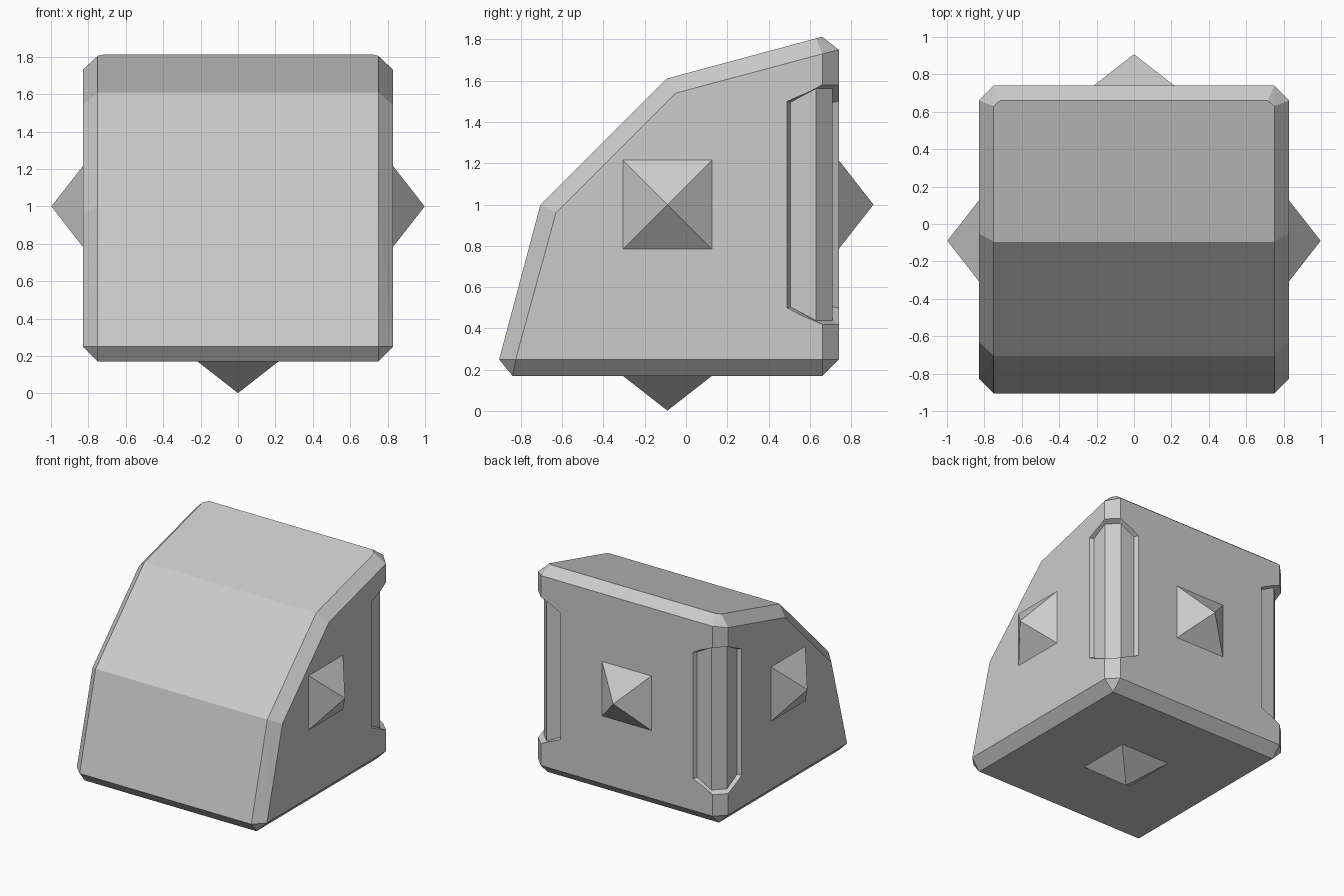
import bpy, bmesh
from mathutils import Vector

if "Cube" in bpy.data.objects:
    bpy.data.objects.remove(bpy.data.objects["Cube"])

CY, CZ = -0.09, 1.0  # centre of the underlying block


def make_object(name, bm):
    bmesh.ops.recalc_face_normals(bm, faces=bm.faces[:])
    mesh = bpy.data.meshes.new(name)
    bm.to_mesh(mesh)
    bm.free()
    obj = bpy.data.objects.new(name, mesh)
    bpy.context.collection.objects.link(obj)
    return obj


# Chamfered body: hull of the side panel, front strip, back panel and base
side = [(-0.825, 0.25), (-0.63, 0.96), (-0.05, 1.54), (0.66, 1.73), (0.66, 0.25)]
strip = [(-0.905, 0.25), (-0.705, 1.0), (-0.095, 1.61), (0.63, 1.805),
         (0.74, 1.75), (0.74, 0.25), (0.66, 0.17), (-0.84, 0.17)]
half = [(0.83, y, z) for y, z in side] + [(0.75, y, z) for y, z in strip]
half.append((0.715, 0.66, 1.813))
bm = bmesh.new()
for x, y, z in half:
    for s in (-1, 1):
        bm.verts.new((s * x, y, z))
bmesh.ops.convex_hull(bm, input=bm.verts[:])
bmesh.ops.dissolve_limit(bm, angle_limit=0.035, verts=bm.verts[:], edges=bm.edges[:])
body = make_object("body", bm)

# Recess cutter wrapping the rear vertical edge: (x, y, half height) columns
inner = [(0.80, 0.505, 0.495), (0.80, 0.63, 0.562), (0.72, 0.71, 0.562), (0.595, 0.71, 0.495)]
outer = [(0.83, 0.49, 0.50), (0.83, 0.66, 0.58), (0.75, 0.74, 0.58), (0.58, 0.74, 0.50)]
bm = bmesh.new()
rings = []
for i, o in zip(inner, outer):
    i = Vector(i)
    o = i + 2 * (Vector(o) - i)
    rings.append([bm.verts.new((p.x, p.y, CZ + s * p.z))
                  for p, s in ((i, -1), (i, 1), (o, 1), (o, -1))])
for a, b in zip(rings, rings[1:]):
    for k in range(4):
        n = (k + 1) % 4
        bm.faces.new((a[k], a[n], b[n], b[k]))
bm.faces.new(rings[0])
bm.faces.new(rings[-1])
cutter = make_object("recess_cutter", bm)
cutter.modifiers.new("mirror", 'MIRROR')
cutter.hide_render = True
cutter.display_type = 'WIRE'
cut = body.modifiers.new("rear_recesses", 'BOOLEAN')
cut.operation = 'DIFFERENCE'
cut.solver = 'EXACT'
cut.object = cutter


# Square pyramid studs on both sides, back and underside
def stud(name, direction):
    d = Vector(direction)
    u = Vector((0, 0, 1)) if d.z == 0 else Vector((1, 0, 0))
    v = d.cross(u)
    c = Vector((0, CY, CZ))
    bm = bmesh.new()
    base = [bm.verts.new(c + d * 0.83 + 0.215 * (a * u + b * v))
            for a, b in ((1, 1), (1, -1), (-1, -1), (-1, 1))]
    tip = bm.verts.new(c + d * 0.998)
    bm.faces.new(base)
    for k in range(4):
        bm.faces.new((base[k], base[(k + 1) % 4], tip))
    make_object(name, bm)


stud("right_stud", (1, 0, 0))
stud("left_stud", (-1, 0, 0))
stud("back_stud", (0, 1, 0))
stud("bottom_stud", (0, 0, -1))
